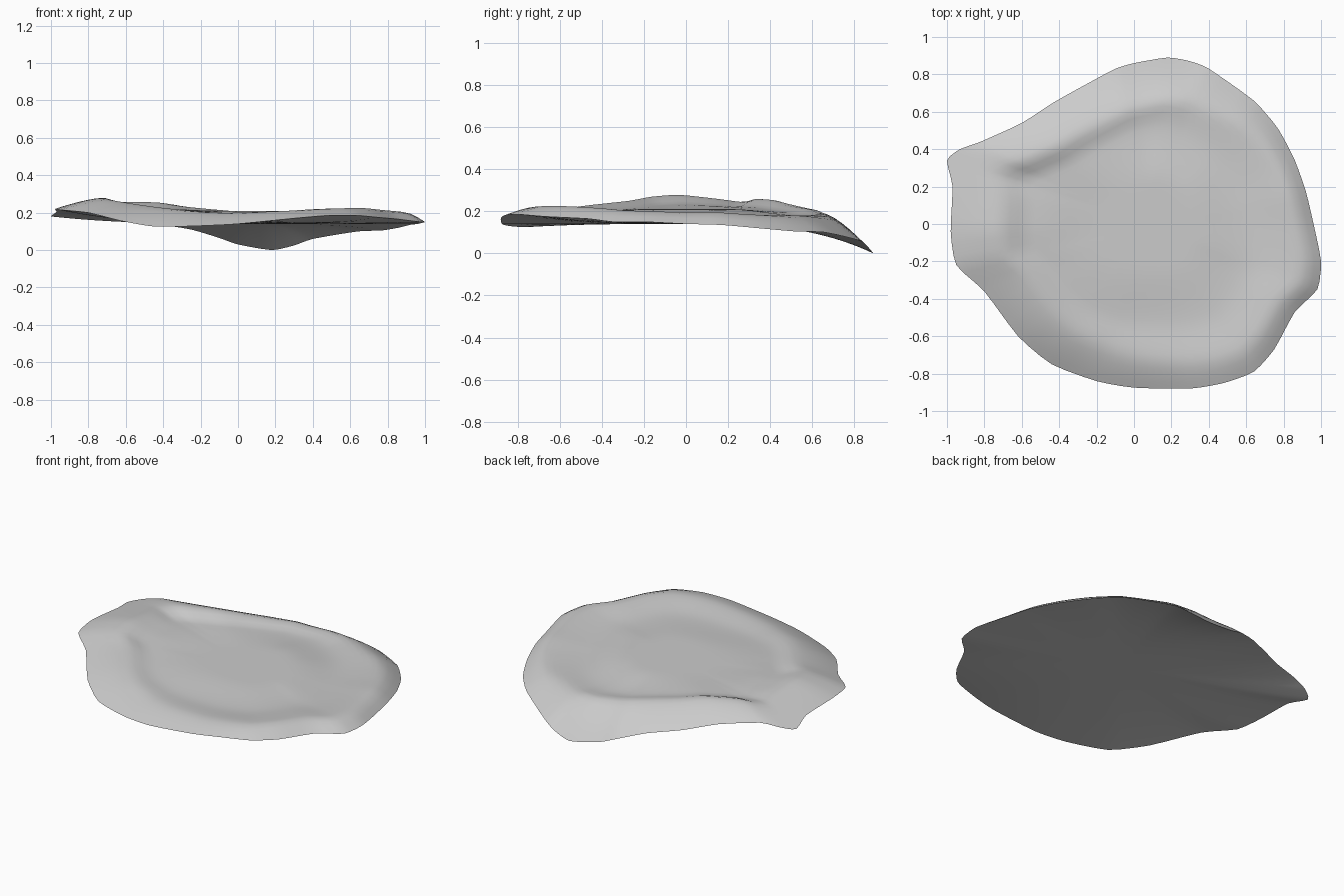
import bpy
import bmesh
import math
from mathutils import Vector

default_cube = bpy.data.objects.get("Cube")
if default_cube:
    bpy.data.objects.remove(default_cube, do_unlink=True)

# Rim outline, counter-clockwise: x, y, rim height, height of the crest just inside it
RIM = [
    (1, -.2, .15, .2), (.96, 0, .14, .195), (.92, .17, .135, .195),
    (.86, .34, .12, .185), (.77, .51, .105, .18), (.64, .66, .1, .18),
    (.4, .83, .06, .18), (.3, .87, .025, .185), (.18, .89, 0, .19),
    (0, .86, .03, .2), (-.1, .83, .065, .21), (-.25, .75, .11, .22),
    (-.43, .65, .14, .235), (-.6, .54, .18, .255), (-.82, .44, .21, .26),
    (-.93, .4, .195, .25), (-1, .34, .18, .245), (-.97, .2, .205, .26),
    (-.98, -.04, .22, .28), (-.95, -.22, .215, .27), (-.8, -.36, .2, .25),
    (-.62, -.6, .155, .23), (-.44, -.75, .125, .215), (-.2, -.84, .13, .2),
    (0, -.875, .14, .2), (.3, -.88, .17, .21), (.48, -.85, .185, .22),
    (.64, -.79, .185, .225), (.75, -.67, .175, .225), (.86, -.47, .165, .215),
    (.98, -.35, .15, .205),
]
CENTRE = Vector((.1, 0))
PLATEAU = .21
UNDERSIDE = .14
STEPS = 3
RINGS = 24
TENSION = .3
BLUR = 9


def spline(a, b, c, d, t):
    """Fairly taut curve from b to c through four neighbouring values."""
    leave, arrive = (c - a) * TENSION, (d - b) * TENSION
    ease = t * t * (3 - 2 * t)
    return (b + (c - b) * ease + leave * t * (1 - t) ** 2
            - arrive * t * t * (1 - t))


def smooth_loop(points, steps):
    """Add evenly spaced points along a closed curve."""
    count = len(points)
    loop = []
    for i in range(count):
        near = [points[(i + k) % count] for k in (-1, 0, 1, 2)]
        for s in range(steps):
            loop.append([spline(*values, s / steps) for values in zip(*near)])
    return loop


def crest_position(angle):
    """Crest distance along a spoke: further in at the back and front left."""
    back = max(0, math.sin(angle)) ** 3
    front_left = max(0, math.cos(angle - 4)) ** 4
    return .83 + .06 * math.cos(angle) - .1 * back - .03 * front_left


def blend(a, b, start, end, r):
    """Ease from a to b as r goes from start to end."""
    t = min(1, max(0, (r - start) / (end - start)))
    return a + (b - a) * t * t * (3 - 2 * t)


def top_height(r, crest_at, crest, rim):
    """Low plateau, faint groove, crest, then a roll down to the rim."""
    groove = .185 + (crest - .2) * .7
    if r < .6:
        return blend(PLATEAU, groove, .25, .6, r)
    if r < crest_at:
        return blend(groove, crest, .6, crest_at, r)
    t = (r - crest_at) / (1 - crest_at)
    return crest + (rim - crest) * t ** 1.4


# One grey finish
grey = bpy.data.materials.new("plain grey")
grey.use_nodes = True
colour = (.6, .6, .6, 1)
grey.diffuse_color = colour
grey.node_tree.nodes["Principled BSDF"].inputs["Base Color"].default_value = colour

# Upper and lower skins, built as rings that share the rim
bm = bmesh.new()
outline = smooth_loop(RIM, STEPS)
count = len(outline)
top = [[] for k in range(RINGS)]
bottom = [[] for k in range(RINGS - 1)]
for i, (x, y, rim, crest) in enumerate(outline):
    spoke = Vector((x, y)) - CENTRE
    crest_at = crest_position(math.atan2(spoke.y, spoke.x))
    # Folds of the crest fade out towards the middle
    nearby = [outline[(i + k) % count][3] for k in range(-BLUR, BLUR + 1)]
    soft_crest = sum(nearby) / len(nearby)
    for k, ring in enumerate(top):
        r = (k + 1) / RINGS
        local_crest = soft_crest + (crest - soft_crest) * min(1, r / crest_at) ** 3
        p = CENTRE + spoke * r
        ring.append(bm.verts.new((p.x, p.y, top_height(r, crest_at, local_crest, rim))))
        if k < RINGS - 1:
            low = UNDERSIDE + (rim - UNDERSIDE) * r ** 3
            bottom[k].append(bm.verts.new((p.x, p.y, low)))
bottom.append(top[-1])

for rings, z in ((top, PLATEAU), (bottom, UNDERSIDE)):
    middle = bm.verts.new((CENTRE.x, CENTRE.y, z))
    for i in range(count):
        # The lower skin winds the other way so that it faces down
        a, b = (i, (i + 1) % count) if rings is top else ((i + 1) % count, i)
        bm.faces.new((middle, rings[0][a], rings[0][b]))
        for inner, outer in zip(rings, rings[1:]):
            bm.faces.new((inner[a], outer[a], outer[b], inner[b]))

mesh = bpy.data.meshes.new("shell_half")
bm.to_mesh(mesh)
bm.free()
mesh.materials.append(grey)
shell = bpy.data.objects.new("shell_half", mesh)
bpy.context.collection.objects.link(shell)

bpy.context.view_layer.objects.active = shell
shell.select_set(True)
bpy.ops.object.shade_smooth_by_angle(angle=math.radians(60))
